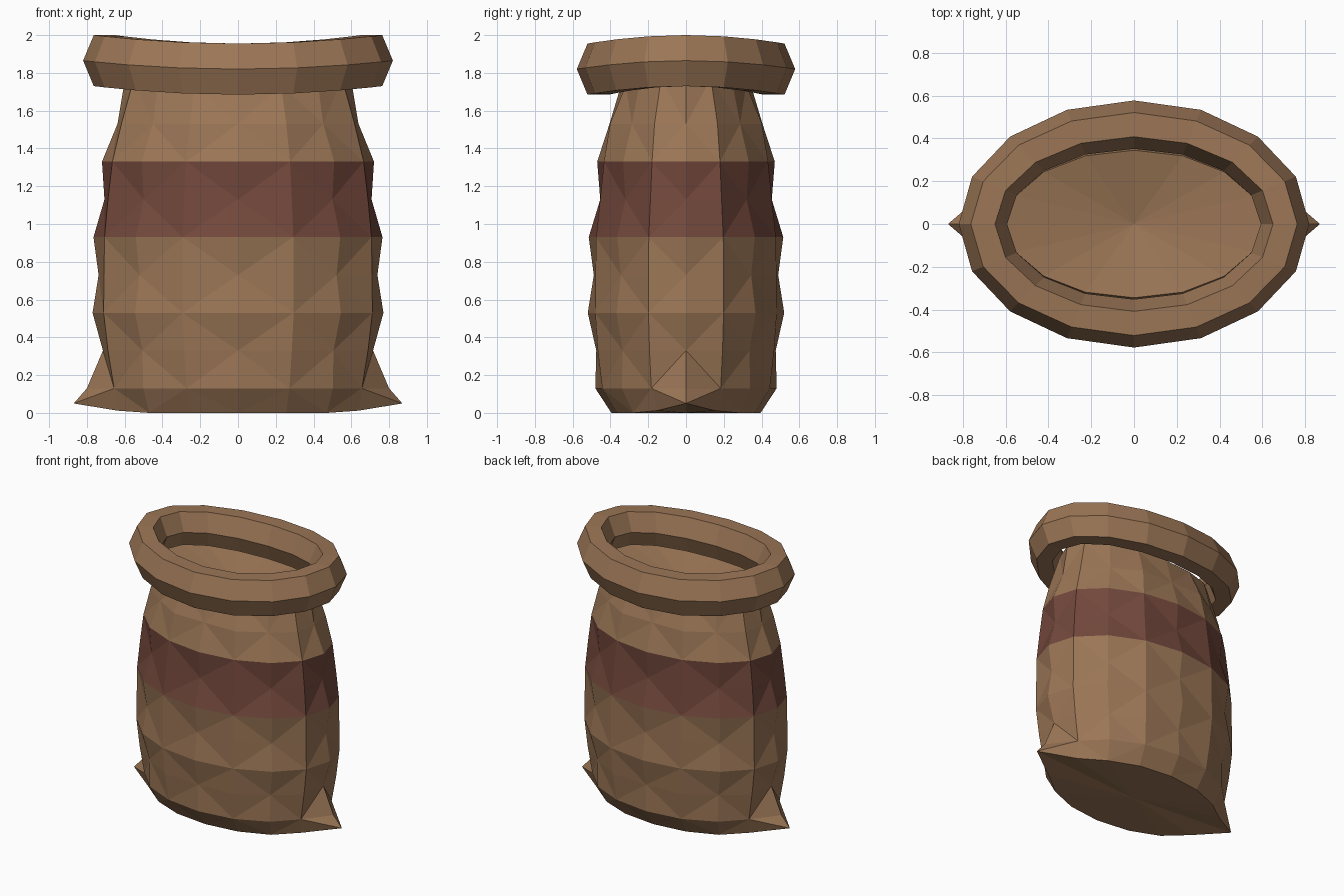
import bpy
import math

if "Cube" in bpy.data.objects:
    bpy.data.objects.remove(bpy.data.objects["Cube"], do_unlink=True)

SIDES = 16
BEND = 0.045  # how far the mouth rises towards its two ends


def make_material(name, colour):
    mat = bpy.data.materials.new(name)
    mat.use_nodes = True
    mat.diffuse_color = (*colour, 1)
    bsdf = mat.node_tree.nodes["Principled BSDF"]
    bsdf.inputs["Base Color"].default_value = (*colour, 1)
    bsdf.inputs["Roughness"].default_value = 0.9
    return mat


def ring_point(i, rx, ry, z, bend=0.0):
    a = math.tau * i / SIDES
    return (rx * math.cos(a), ry * math.sin(a), z + bend * math.cos(a) ** 2)


def make_object(name, verts, faces, materials):
    mesh = bpy.data.meshes.new(name)
    mesh.from_pydata(verts, [], faces)
    for mat in materials:
        mesh.materials.append(mat)
    obj = bpy.data.objects.new(name, mesh)
    bpy.context.collection.objects.link(obj)
    return obj


burlap = make_material("burlap brown", (0.328, 0.181, 0.093))
red = make_material("dull red", (0.171, 0.065, 0.045))

# Sack body: rings of (x radius, y radius, height, dent on every other column)
rings = [
    (0.665, 0.395, 0.0, 0.0),
    (0.71, 0.48, 0.13, 0.0),
    (0.745, 0.505, 0.33, 0.03),
    (0.77, 0.52, 0.53, 0.0),
    (0.768, 0.518, 0.73, 0.03),
    (0.765, 0.515, 0.93, 0.0),
    (0.745, 0.492, 1.13, 0.038),
    (0.72, 0.47, 1.33, 0.0),
    (0.668, 0.435, 1.53, 0.03),
    (0.597, 0.345, 1.73, 0.0),
]
verts = []
for k, (rx, ry, z, dent) in enumerate(rings):
    bend = BEND if k == len(rings) - 1 else 0.0
    for i in range(SIDES):
        d = dent if i % 2 == 0 else 0.0
        verts.append(ring_point(i, rx - d, ry - d, z, bend))

# Pull the two bottom corners out into pointed ears
for i, sign in ((0, 1), (SIDES // 2, -1)):
    verts[i] = (sign * 0.87, 0, 0.05)
    verts[SIDES + i] = (sign * 0.80, 0, 0.13)
    for side in (i - 1, i + 1):
        x, y, _ = verts[side % SIDES]
        verts[side % SIDES] = (x * 1.04, y, 0.012)

# Walls are split along alternating diagonals, giving the quilted facets
faces = []
for k in range(len(rings) - 1):
    for i in range(SIDES):
        j = (i + 1) % SIDES
        a, b = k * SIDES + i, k * SIDES + j
        c, d = b + SIDES, a + SIDES
        if (i + k) % 2 == 0:
            faces += [(a, b, c), (a, c, d)]
        else:
            faces += [(a, b, d), (b, c, d)]

# Base fan and sunken fan inside the mouth
base, pit = len(verts), len(verts) + 1
verts += [(0, 0, 0), (0, 0, 1.65)]
top = (len(rings) - 1) * SIDES
for i in range(SIDES):
    j = (i + 1) % SIDES
    faces += [(j, i, base), (top + i, top + j, pit)]

body = make_object("sack_body", verts, faces, [burlap, red])

# Red band around the middle
for poly in body.data.polygons:
    poly.material_index = 1 if 0.93 < poly.center.z < 1.33 else 0

# Rolled rim: a six-sided section swept round the mouth
section = []
for s in range(6):
    a = math.tau * s / 6
    section.append((0.113 * math.cos(a), 1.82 + 0.156 * math.sin(a)))
rim_verts = [ring_point(i, 0.707 + r, 0.465 + r, z, BEND)
             for i in range(SIDES) for r, z in section]
rim_faces = []
for i in range(SIDES):
    j = (i + 1) % SIDES
    for s in range(6):
        t = (s + 1) % 6
        rim_faces.append((i * 6 + s, j * 6 + s, j * 6 + t, i * 6 + t))
make_object("rolled_rim", rim_verts, rim_faces, [burlap])
